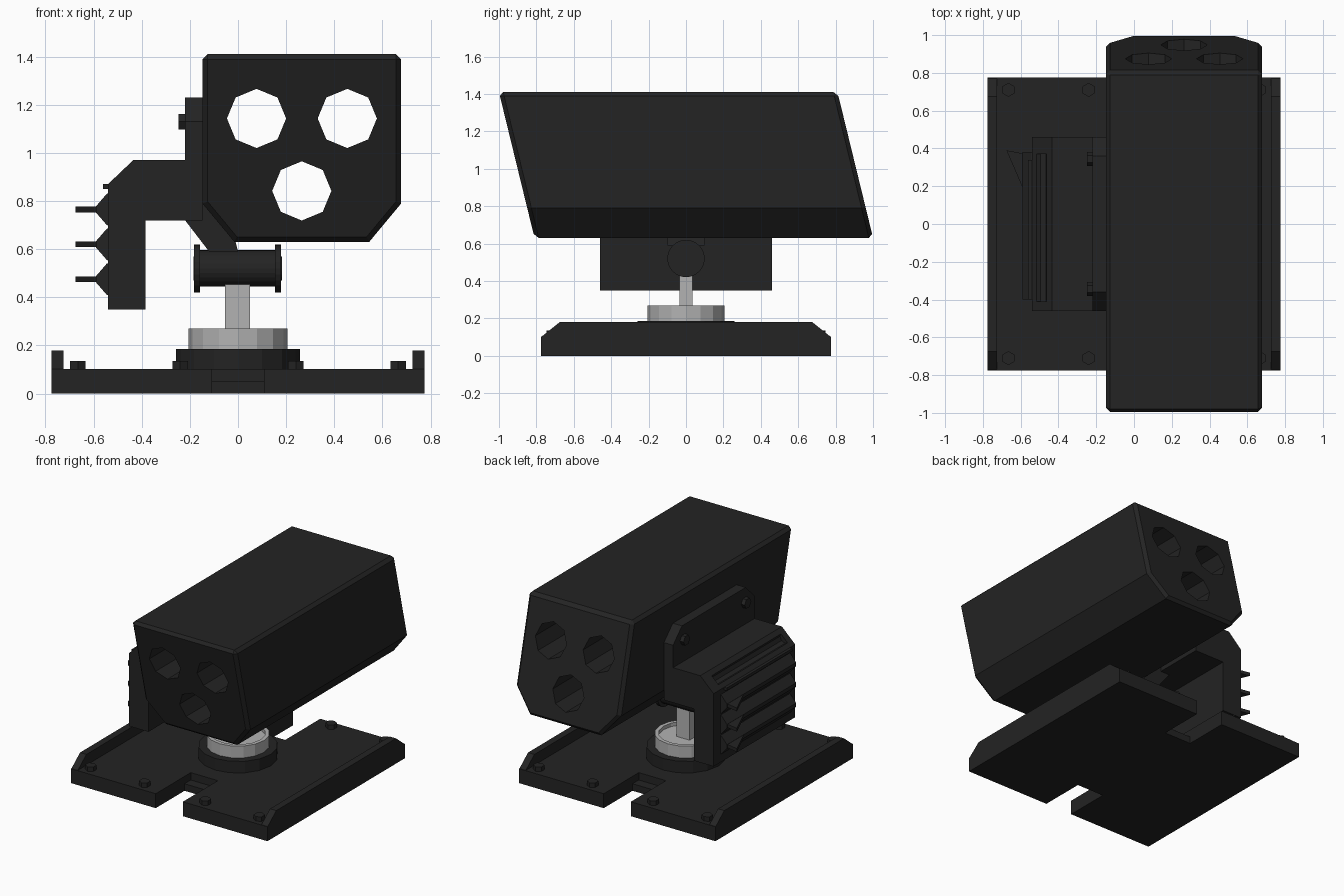
import bpy, bmesh
from math import pi
from mathutils import Matrix, Vector

if "Cube" in bpy.data.objects:
    bpy.data.objects.remove(bpy.data.objects["Cube"])


def material(name, v):
    m = bpy.data.materials.new(name)
    m.diffuse_color = (v, v, v, 1)
    m.use_nodes = True
    m.node_tree.nodes["Principled BSDF"].inputs["Base Color"].default_value = m.diffuse_color
    return m


DARK = material("dark_metal", 0.017)
STEEL = material("light_steel", 0.45)


def finish(name, bm, mat):
    bmesh.ops.recalc_face_normals(bm, faces=bm.faces)
    me = bpy.data.meshes.new(name)
    bm.to_mesh(me)
    bm.free()
    ob = bpy.data.objects.new(name, me)
    me.materials.append(mat)
    bpy.context.collection.objects.link(ob)
    return ob


def prism(name, pts, axis, a, b, mat=DARK):
    """Extrude a 2D profile along an axis: 'x' takes (y,z), 'y' takes (x,z), 'z' takes (x,y)."""
    put = {'x': lambda p, t: (t, p[0], p[1]),
           'y': lambda p, t: (p[0], t, p[1]),
           'z': lambda p, t: (p[0], p[1], t)}[axis]
    bm = bmesh.new()
    face = bm.faces.new([bm.verts.new(put(p, a)) for p in pts])
    new = bmesh.ops.extrude_face_region(bm, geom=[face])["geom"]
    move = Vector(put((0, 0), b - a))
    bmesh.ops.translate(bm, vec=move, verts=[v for v in new if isinstance(v, bmesh.types.BMVert)])
    return finish(name, bm, mat)


def box(name, x, y, z, mat=DARK):
    return prism(name, [(x[0], y[0]), (x[1], y[0]), (x[1], y[1]), (x[0], y[1])], 'z', *z, mat)


def cyl(name, center, r, length, axis, n=16, mat=DARK, spin=0.0):
    rot = {'x': Matrix.Rotation(pi / 2, 4, 'Y'), 'y': Matrix.Rotation(pi / 2, 4, 'X'),
           'z': Matrix()}[axis]
    bm = bmesh.new()
    bmesh.ops.create_cone(bm, cap_ends=True, segments=n, radius1=r, radius2=r, depth=length,
                          matrix=Matrix.Translation(center) @ rot @ Matrix.Rotation(spin, 4, 'Z'))
    return finish(name, bm, mat)


def apply(ob, mod):
    bpy.context.view_layer.objects.active = ob
    bpy.ops.object.modifier_apply(modifier=mod.name)


def cut(ob, cutter):
    m = ob.modifiers.new("cut", 'BOOLEAN')
    m.operation, m.solver, m.object = 'DIFFERENCE', 'EXACT', cutter
    apply(ob, m)
    bpy.data.objects.remove(cutter)


# Base plate with a slot at front and back
W, S, D = 0.775, 0.107, 0.38
prism("base_plate", [(-W, -W), (-S, -W), (-S, -D), (S, -D), (S, -W), (W, -W),
                     (W, W), (S, W), (S, D), (-S, D), (-S, W), (-W, W)], 'z', 0, 0.103)
for s in (-1, 1):
    box("slot_ledge", (-S, S), sorted((s * D, s * 0.45)), (0, 0.05))
    # Side rails with sloped ends
    prism("side_rail", [(-W, 0.1), (W, 0.1), (0.675, 0.18), (-0.675, 0.18)], 'x', s * 0.725, s * W)
    # Plate bolts
    for x in (0.24, 0.665):
        for y in (-0.71, 0.71):
            cyl("plate_bolt", (s * x, y, 0.118), 0.037, 0.034, 'z', 6)

# Swivel: collar, steel ring with a sunken top, post
cyl("swivel_collar", (0, 0, 0.143), 0.258, 0.085, 'z')
ring = cyl("swivel_ring", (0, 0, 0.225), 0.205, 0.09, 'z', 16, STEEL)
cut(ring, cyl("ring_cutter", (0, 0, 0.27), 0.178, 0.05, 'z', 16, STEEL))
box("post", (-0.053, 0.05), (-0.035, 0.035), (0.2, 0.46), STEEL)

# Tilt spool
cyl("spool", (0, 0, 0.52), 0.076, 0.34, 'x', 24)
for x in (-0.17, 0.167):
    cyl("spool_flange", (x, 0, 0.52), 0.1, 0.025, 'x', 24)
    cyl("spool_hub", (x, 0, 0.52), 0.05, 0.03, 'x', 24)
prism("spool_strut", [(-0.22, 0.72), (-0.12, 0.59), (0, 0.59), (-0.01, 0.63), (-0.148, 0.8), (-0.2, 0.8)],
      'y', -0.1, 0.1)

# Side arm with a groove along its sloped edge
arm = prism("side_arm", [(-0.54, 0.35), (-0.385, 0.35), (-0.385, 0.72), (-0.148, 0.72),
                         (-0.148, 0.97), (-0.435, 0.97), (-0.54, 0.87)], 'y', -0.46, 0.46)
cut(arm, cyl("groove_cutter", (-0.495, -0.02, 0.925), 0.04, 0.78, 'y', 8))
box("groove_lip", (-0.56, -0.5), (-0.4, 0.34), (0.85, 0.87))

# Mounting plate and its bolts
prism("mounting_plate", [(-0.46, 0.95), (0.46, 0.95), (0.46, 1.13), (0.36, 1.23),
                         (-0.36, 1.23), (-0.46, 1.13)], 'x', -0.22, -0.145)
for y in (-0.345, 0.345):
    cyl("mount_bolt", (-0.233, y, 1.13), 0.037, 0.03, 'x', 6)

# Ribs with triangular fins
for z in (0.765, 0.62, 0.475):
    prism("rib", [(-0.53, z - 0.07), (-0.53, z + 0.07), (-0.545, z + 0.065),
                  (-0.59, z + 0.013), (-0.59, z - 0.013), (-0.545, z - 0.065)], 'y', -0.4, 0.38)
    prism("fin", [(-0.585, 0.18), (-0.675, 0.39), (-0.57, 0.37)], 'z', z - 0.012, z + 0.012)

# Launcher body: chamfered profile, sheared ends, bevelled, three bores
body = prism("tube_housing", [(-0.148, 1.41), (-0.148, 0.79), (-0.015, 0.63), (0.545, 0.63),
                              (0.678, 0.79), (0.678, 1.41)], 'y', -0.905, 0.905)
for v in body.data.vertices:
    v.co.y += (1.02 - v.co.z) * 0.244
bev = body.modifiers.new("bevel", 'BEVEL')
bev.width, bev.segments, bev.limit_method, bev.angle_limit = 0.022, 1, 'ANGLE', 1.05
apply(body, bev)
for x, z in ((0.077, 1.143), (0.454, 1.143), (0.265, 0.842)):
    cut(body, cyl("bore_cutter", (x, 0, z), 0.123, 2.4, 'y', 8))
